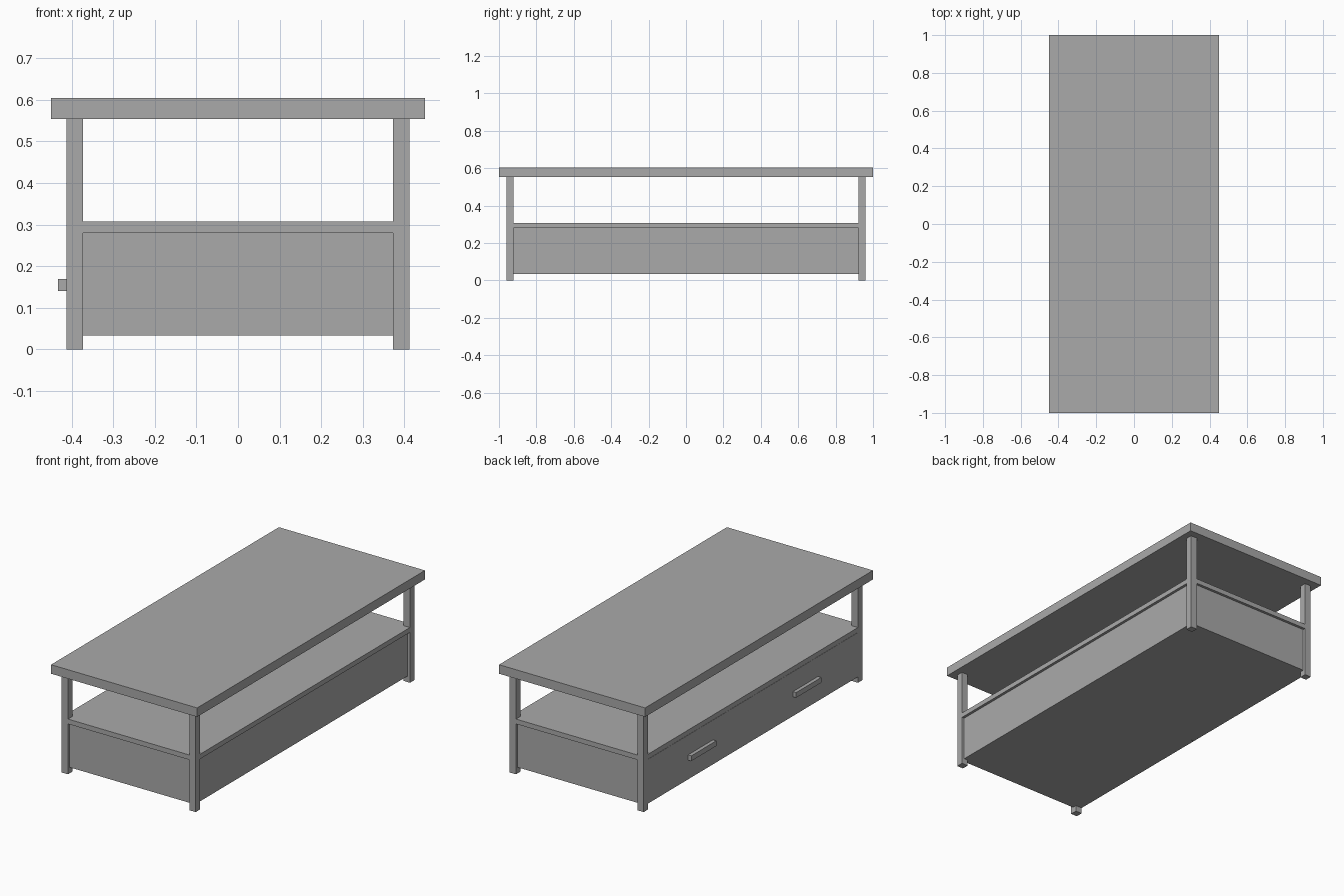
import bpy

cube = bpy.data.objects.get("Cube")
if cube:
    bpy.data.objects.remove(cube, do_unlink=True)

grey = bpy.data.materials.new("plain_grey")
grey.use_nodes = True
colour = (0.4, 0.4, 0.4, 1)
grey.diffuse_color = colour
grey.node_tree.nodes["Principled BSDF"].inputs["Base Color"].default_value = colour


def box(name, low, high):
    """Add a box spanning two opposite corners."""
    bpy.ops.mesh.primitive_cube_add(size=1)
    obj = bpy.context.object
    obj.name = name
    for v in obj.data.vertices:
        v.co = [h if c > 0 else l for c, l, h in zip(v.co, low, high)]
    obj.data.materials.append(grey)
    return obj


LEG_X, LEG_Y, LEG = 0.412, 0.96, 0.039    # outer leg faces and leg width
TOP_Z, SHELF_Z, CASE_Z, FLOOR_Z = 0.554, 0.307, 0.28, 0.033
RECESS = 0.015
IN_Y = LEG_Y - LEG
BACK_X = -LEG_X + 0.02                    # plane behind the drawer fronts

# Overhanging table top
box("table_top", (-0.449, -1, TOP_Z), (0.449, 1, 0.604))

# Four corner legs
for sx, side in ((-1, "right"), (1, "left")):
    for sy, end in ((-1, "front"), (1, "back")):
        xs = sorted((sx * LEG_X, sx * (LEG_X - LEG)))
        ys = sorted((sy * LEG_Y, sy * (LEG_Y - LEG)))
        box(f"{end}_{side}_leg", (xs[0], ys[0], 0), (xs[1], ys[1], TOP_Z))

# Shelf notched around the legs: a wide middle and two narrower ends
IN_X = LEG_X - LEG
box("shelf", (-LEG_X, -IN_Y, CASE_Z), (LEG_X, IN_Y, SHELF_Z))
for sy, end in ((-1, "front"), (1, "back")):
    ys = sorted((sy * LEG_Y, sy * IN_Y))
    box(f"{end}_shelf_rail", (-IN_X, ys[0], CASE_Z), (IN_X, ys[1], SHELF_Z))

# Closed case with slightly recessed side and end panels
box("drawer_case", (BACK_X, -LEG_Y + RECESS, FLOOR_Z),
    (LEG_X - RECESS, LEG_Y - RECESS, CASE_Z))

# Two drawer fronts with bar handles
GAP = 0.001
for sy, end in ((-1, "front"), (1, "back")):
    ys = sorted((sy * GAP, sy * (IN_Y - GAP)))
    box(f"{end}_drawer", (-LEG_X, ys[0], FLOOR_Z), (BACK_X, ys[1], CASE_Z - GAP))
    mid = sy * IN_Y / 2
    box(f"{end}_drawer_handle", (-0.432, mid - 0.11, 0.14), (-LEG_X, mid + 0.11, 0.169))
